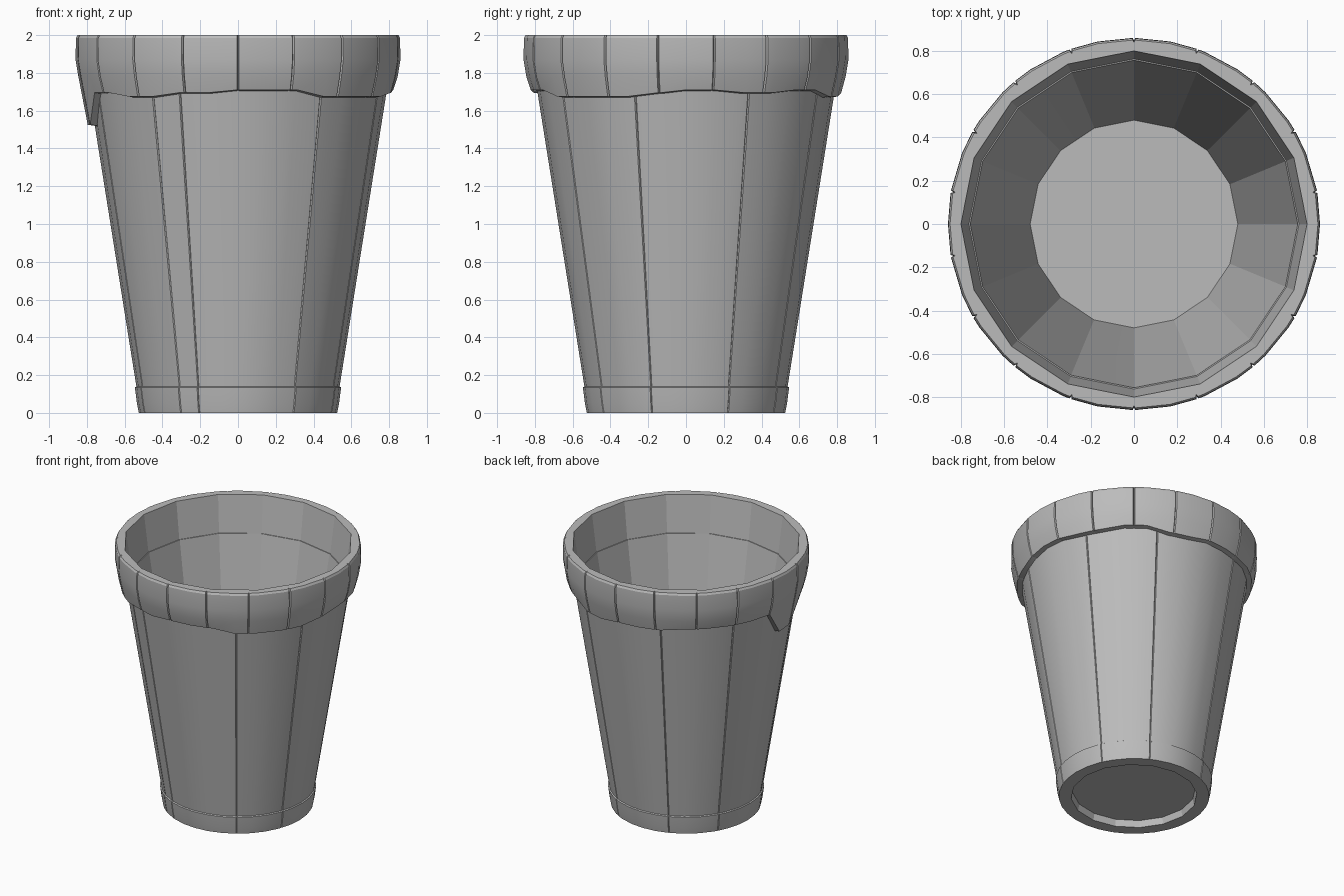
import bpy, bmesh, math, random

random.seed(4)
if "Cube" in bpy.data.objects:
    bpy.data.objects.remove(bpy.data.objects["Cube"], do_unlink=True)

clay = bpy.data.materials.new("grey clay")
clay.use_nodes = True
colour = (0.5, 0.5, 0.5, 1)
clay.diffuse_color = colour
clay.node_tree.nodes["Principled BSDF"].inputs["Base Color"].default_value = colour

TAU = math.tau
SIDES = 16          # flat sides of the inside
STEP = TAU / SIDES


def facet(a):
    """Scale that pulls a circle onto the flat-sided inside."""
    return math.cos(STEP / 2) / math.cos(a % STEP - STEP / 2)


def lathe(name, profile, seams, groove, drops=None):
    """Spin (radius, height, kind) points; kinds: o outside, i inside, b lower edge."""
    columns = [(k * STEP / 2, 0) for k in range(SIDES * 2)]
    for s in seams:
        columns = [c for c in columns if abs(c[0] - s) > 0.03]
        columns += [(s - 0.007, 0), (s, groove), (s + 0.007, 0)]
    columns.sort()
    bm = bmesh.new()
    rings = []
    for a, cut in columns:
        ring = []
        for r, z, kind in profile:
            if kind == "i":
                r *= facet(a)
            else:
                r -= cut
            if kind == "b" and drops:
                z -= drops[int(a / TAU * len(drops)) % len(drops)]
                r -= 0.16 * max(0, 1.69 - z)
            ring.append(bm.verts.new((r * math.cos(a), r * math.sin(a), z)))
        rings.append(ring)
    closed = profile[0][0] > 0
    for k, ring in enumerate(rings):
        nxt = rings[(k + 1) % len(rings)]
        for j in range(len(profile) if closed else len(profile) - 1):
            m = (j + 1) % len(profile)
            bm.faces.new((ring[j], nxt[j], nxt[m], ring[m]))
    bmesh.ops.remove_doubles(bm, verts=bm.verts, dist=0.0002)
    bmesh.ops.recalc_face_normals(bm, faces=bm.faces)
    mesh = bpy.data.meshes.new(name)
    bm.to_mesh(mesh)
    bm.free()
    mesh.materials.append(clay)
    ob = bpy.data.objects.new(name, mesh)
    bpy.context.collection.objects.link(ob)
    bpy.ops.object.select_all(action="DESELECT")
    ob.select_set(True)
    bpy.context.view_layer.objects.active = ob
    bpy.ops.object.shade_smooth_by_angle(angle=math.radians(19))
    return ob


# Tapered wall with a flat-sided inside, floor and hollowed foot
wall = [(0, 0.05, "i"), (0.43, 0.05, "i"), (0.44, 0, "i"), (0.525, 0, "o"),
        (0.535, 0.05, "o"), (0.546, 0.135, "o"), (0.538, 0.14, "o"),
        (0.79, 1.72, "o"), (0.757, 1.72, "i"), (0.48, 0.12, "i"), (0, 0.12, "i")]
wall_seams = [math.radians(d) for d in (25, 62, 112, 150, 200, 235, 247, 304, 340)]
lathe("pot_wall", wall, wall_seams, 0.006)

# Thick rim of slightly uneven panels, one hanging lower
PANELS = 18
rim = [(0.76, 1.70, "i"), (0.785, 1.69, "b"), (0.822, 1.695, "b"), (0.845, 1.78, "o"),
       (0.86, 1.87, "o"), (0.858, 1.985, "o"), (0.85, 2.0, "o"), (0.80, 2.0, "i")]
drops = [random.choice((-0.015, 0, 0.02)) for k in range(PANELS)]
drops[PANELS // 2] = 0.17
rim_seams = [(k + 0.5) * TAU / PANELS for k in range(PANELS)]
lathe("pot_rim", rim, rim_seams, 0.012, drops)
